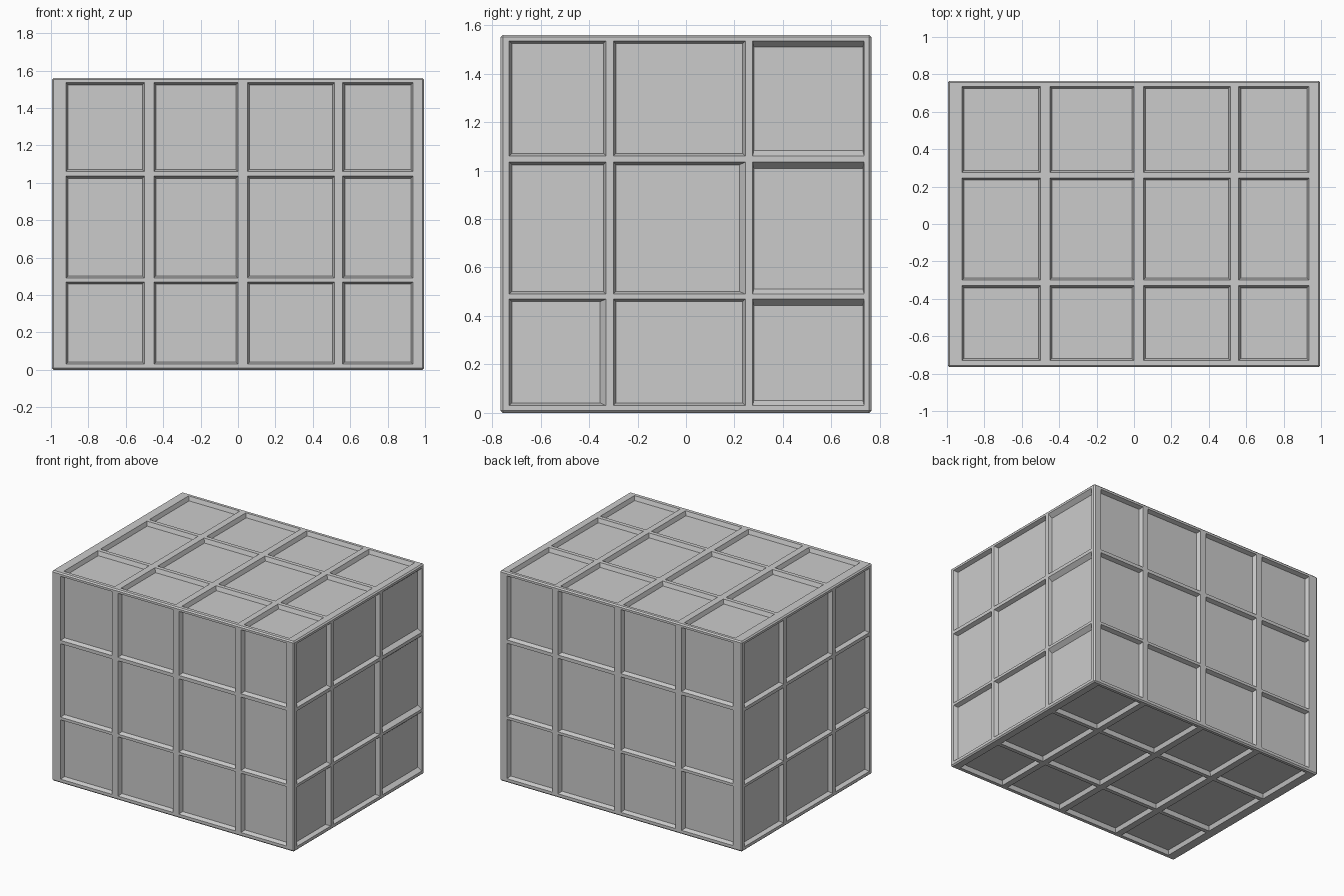
import bpy, bmesh
from mathutils import Vector

if "Cube" in bpy.data.objects:
    bpy.data.objects.remove(bpy.data.objects["Cube"])

# Rib / panel boundaries per axis: outer edge, cell start, cell end, ..., outer edge
CUTS = [
    [-0.995, -0.92, -0.50, -0.45, 0.0, 0.05, 0.515, 0.56, 0.935, 0.995],
    [-0.765, -0.73, -0.33, -0.30, 0.245, 0.275, 0.735, 0.765],
    [0.0, 0.03, 0.47, 0.49, 1.035, 1.06, 1.535, 1.56],
]
DEPTH, SLOPE, CHAMFER = 0.03, 0.011, 0.009
bm = bmesh.new()


def point(axis, level, u, v):
    p = [0, 0, 0]
    p[axis], p[(axis + 1) % 3], p[(axis + 2) % 3] = level, u, v
    return bm.verts.new(p)


def margins(axis, sign, i, j):
    """Wall widths u0, u1, v0, v1 of a recess; a few on the right side are wider."""
    m = [SLOPE] * 4
    if axis == 0 and sign > 0:
        if i == 5:
            m = [0.005, 0.005, 0.022, 0.026]
        elif (i, j) in ((1, 1), (3, 3)):
            m[1] = 0.024
    return m


def side(axis, sign):
    """One face of the crate: flat ribs with sloped, recessed panels."""
    us, vs = CUTS[(axis + 1) % 3], CUTS[(axis + 2) % 3]
    level = CUTS[axis][-1 if sign > 0 else 0]
    for i in range(len(us) - 1):
        for j in range(len(vs) - 1):
            u0, u1, v0, v1 = us[i], us[i + 1], vs[j], vs[j + 1]
            outer = [point(axis, level, u, v)
                     for u, v in ((u0, v0), (u1, v0), (u1, v1), (u0, v1))]
            if not (i % 2 and j % 2):
                bm.faces.new(outer)
                continue
            a, b, c, d = margins(axis, sign, i, j)
            inner = [point(axis, level - sign * DEPTH, u, v)
                     for u, v in ((u0 + a, v0 + c), (u1 - b, v0 + c),
                                  (u1 - b, v1 - d), (u0 + a, v1 - d))]
            bm.faces.new(inner)
            for k in range(4):
                n = (k + 1) % 4
                bm.faces.new((outer[k], outer[n], inner[n], inner[k]))


for axis in range(3):
    for sign in (-1, 1):
        side(axis, sign)
bmesh.ops.remove_doubles(bm, verts=bm.verts, dist=1e-4)
bmesh.ops.recalc_face_normals(bm, faces=bm.faces)


# Chamfer the twelve outer edges
def on_rim(edge):
    shared = 0
    for ax in range(3):
        for lim in (CUTS[ax][0], CUTS[ax][-1]):
            shared += all(abs(v.co[ax] - lim) < 1e-4 for v in edge.verts)
    return shared >= 2


rim = [e for e in bm.edges if on_rim(e)]
bmesh.ops.bevel(bm, geom=rim, offset=CHAMFER, segments=1, affect='EDGES',
                profile=0.5, clamp_overlap=True)

mesh = bpy.data.meshes.new("panelled_crate")
bm.to_mesh(mesh)
bm.free()
crate = bpy.data.objects.new("panelled_crate", mesh)
bpy.context.collection.objects.link(crate)
